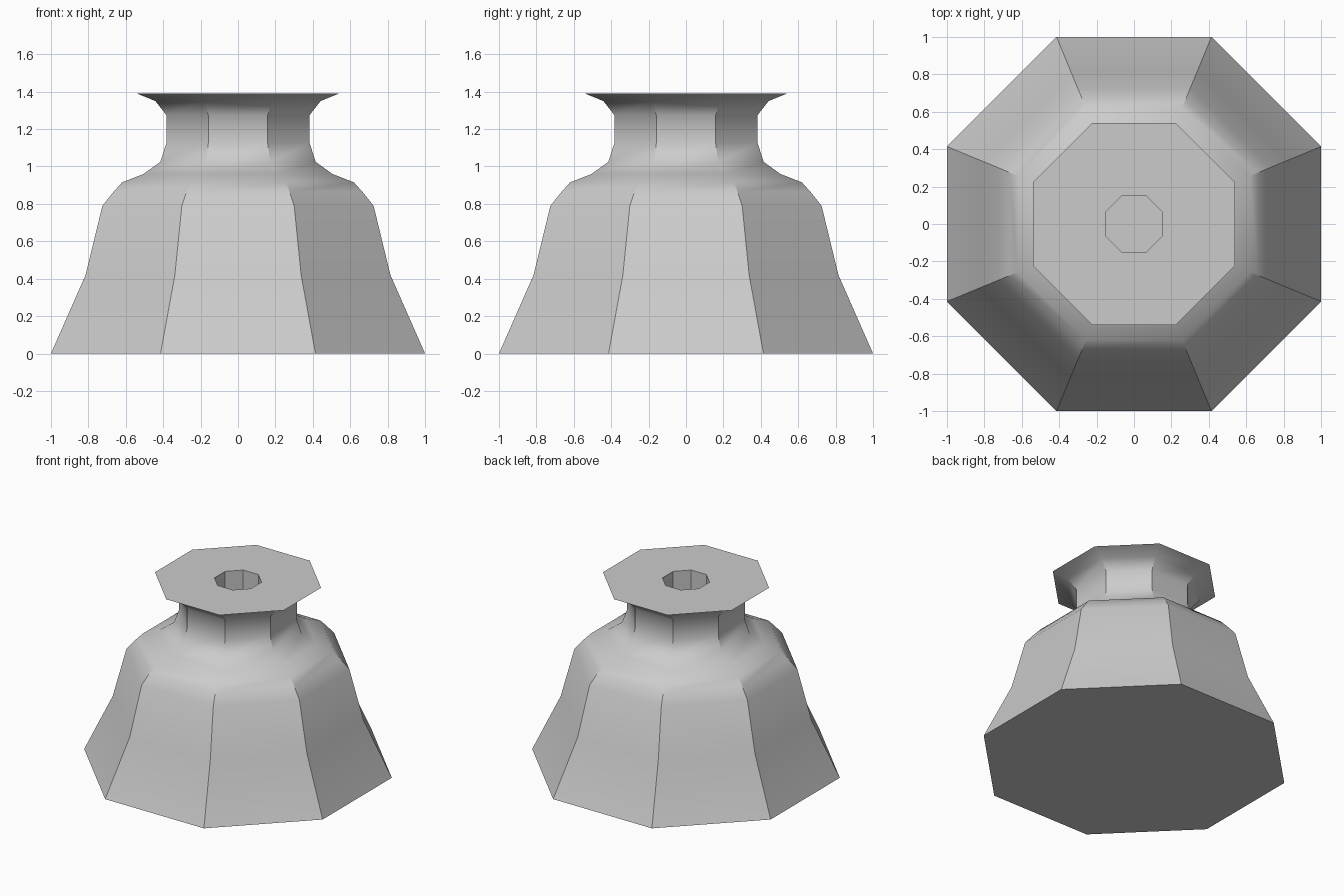
import bpy, bmesh, math

if "Cube" in bpy.data.objects:
    bpy.data.objects.remove(bpy.data.objects["Cube"])

SIDES = 8
# Profile as (distance to flat side, height), from base to rim, then into the well
PROFILE = [(1.0, 0), (0.815, 0.42), (0.725, 0.79), (0.665, 0.865), (0.62, 0.915),
           (0.505, 0.96), (0.415, 1.025), (0.383, 1.125), (0.383, 1.275),
           (0.442, 1.35), (0.54, 1.39), (0.153, 1.39), (0.153, 0.7)]
RIM_RINGS = {0, 10, 11, 12}        # rings with a hard horizontal edge

bm = bmesh.new()


def ring(apothem, z):
    r = apothem / math.cos(math.pi / SIDES)
    angles = [2 * math.pi * (i + 0.5) / SIDES for i in range(SIDES)]
    return [bm.verts.new((r * math.cos(a), r * math.sin(a), z)) for a in angles]


# Octagonal shell
rings = [ring(a, z) for a, z in PROFILE]
for low, high in zip(rings, rings[1:]):
    for i in range(SIDES):
        j = (i + 1) % SIDES
        bm.faces.new((low[i], low[j], high[j], high[i]))

# Base and well floor
bm.faces.new(rings[0][::-1])
bm.faces.new(rings[-1])
bm.normal_update()

# Smooth shading with crisp corners and rims
ring_of = {v: k for k, r in enumerate(rings) for v in r}
for f in bm.faces:
    f.smooth = True
for e in bm.edges:
    a, b = (ring_of[v] for v in e.verts)
    if a == b:
        e.smooth = a not in RIM_RINGS
    else:
        e.smooth = e.calc_face_angle(0) < math.radians(33)

mesh = bpy.data.meshes.new("octagonal_pot")
bm.to_mesh(mesh)
bm.free()
bpy.context.collection.objects.link(bpy.data.objects.new("octagonal_pot", mesh))
